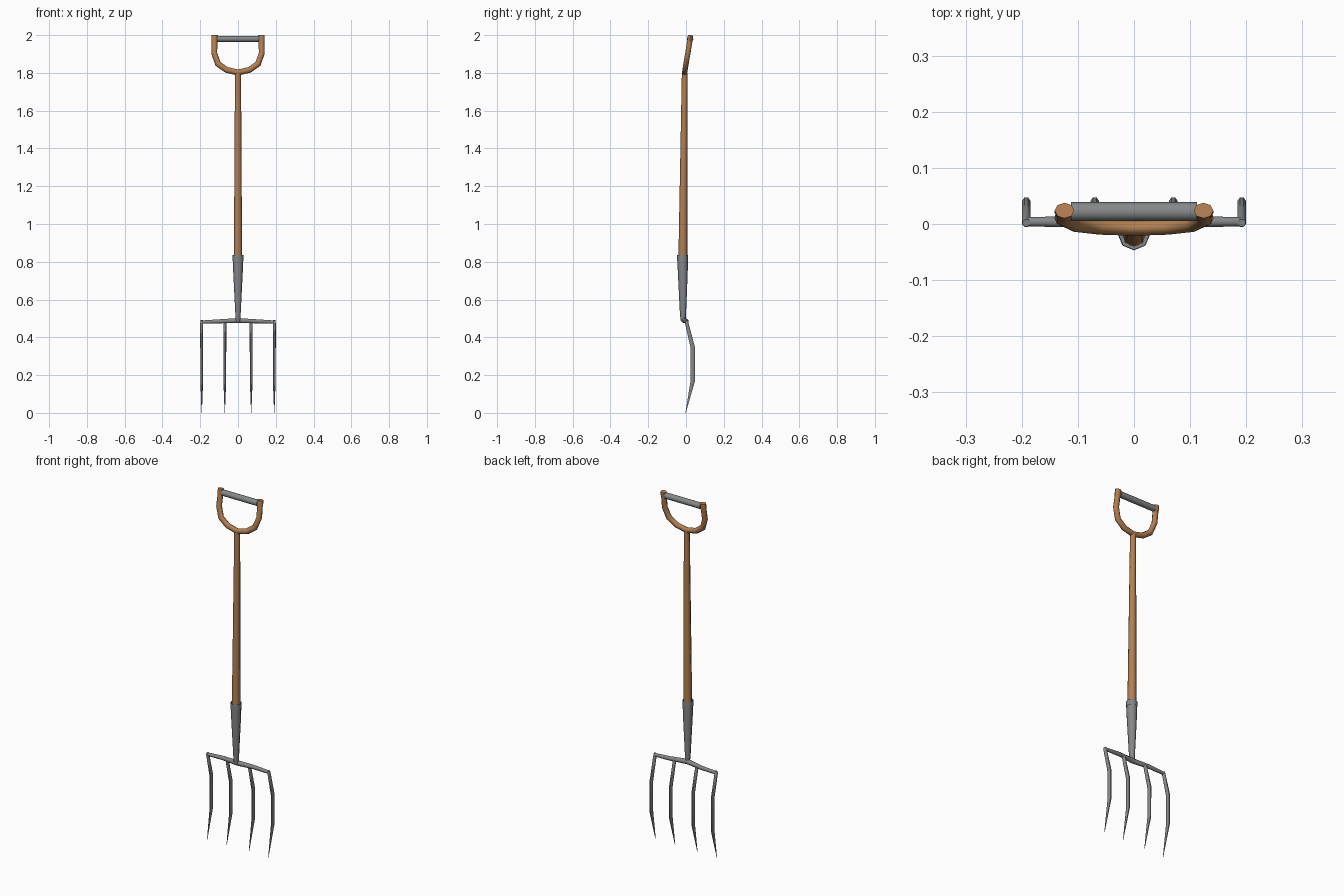
import bpy, bmesh, math
from mathutils import Vector

if "Cube" in bpy.data.objects:
    bpy.data.objects.remove(bpy.data.objects["Cube"])


def material(name, rgb):
    m = bpy.data.materials.new(name)
    m.diffuse_color = (*rgb, 1)
    m.use_nodes = True
    m.node_tree.nodes["Principled BSDF"].inputs["Base Color"].default_value = m.diffuse_color
    return m


wood = material("brown_wood", (0.45, 0.215, 0.085))
steel = material("grey_steel", (0.24, 0.245, 0.25))
X, Y = Vector((1, 0, 0)), Vector((0, 1, 0))


def tube(name, pts, radii, mat, side, sides=8, turn=0.0, lip=0.0):
    """Sweep a polygon along pts; radii are (along side axis, across it)."""
    pts = [Vector(p) for p in pts]
    bm = bmesh.new()
    rings = []
    for i, p in enumerate(pts):
        a = (p - pts[i - 1]).normalized() if i else None
        b = (pts[i + 1] - p).normalized() if i < len(pts) - 1 else None
        t = ((a or b) + (b or a)).normalized()
        u = (side - t * side.dot(t)).normalized()
        v = t.cross(u)
        ru, rv = radii[i]
        # widen the mitre at bends so the thickness stays even
        if a and b:
            rv /= max(0.5, a.dot(t))
        ring = []
        for k in range(sides):
            w = math.tau * (k + turn) / sides
            ring.append(bm.verts.new(p + u * ru * math.cos(w) + v * rv * math.sin(w)))
        rings.append(ring)
    for r, s in zip(rings, rings[1:]):
        for k in range(sides):
            j = (k + 1) % sides
            bm.faces.new((r[k], r[j], s[j], s[k]))
    bm.faces.new(rings[0][::-1])
    end = bm.faces.new(rings[-1])
    if lip:
        bmesh.ops.inset_region(bm, faces=[end], thickness=lip)
        bmesh.ops.translate(bm, verts=end.verts, vec=(0, 0, -0.03))
    bmesh.ops.recalc_face_normals(bm, faces=bm.faces)
    me = bpy.data.meshes.new(name)
    bm.to_mesh(me)
    bm.free()
    me.materials.append(mat)
    ob = bpy.data.objects.new(name, me)
    bpy.context.collection.objects.link(ob)
    bpy.ops.object.select_all(action='DESELECT')
    bpy.context.view_layer.objects.active = ob
    ob.select_set(True)
    bpy.ops.object.shade_smooth_by_angle(angle=math.radians(50))
    return ob


# wooden shaft and steel socket
tube("shaft", [(0, -0.017, 0.78), (0, -0.007, 1.80)],
     [(0.022, 0.024), (0.016, 0.015)], wood, X)
tube("socket", [(0, -0.014, 0.485), (0, -0.016, 0.52), (0, -0.017, 0.74), (0, -0.018, 0.835)],
     [(0.012, 0.013), (0.014, 0.016), (0.025, 0.026), (0.029, 0.029)], steel, X, lip=0.004)

# D-shaped handle, leaning back towards the top
half = [(0.124, 0.020, 1.968), (0.126, 0.010, 1.905), (0.106, 0.000, 1.848),
        (0.061, -0.005, 1.816)]
path = [(-x, y, z) for x, y, z in half] + [(0, -0.007, 1.802)] + half[::-1]
tube("handle_bow", path, [(0.014, 0.0155)] * len(path), wood, Y)
for s in (-1, 1):
    tube("handle_end", [(s * 0.124, 0.020, 1.965), (s * 0.124, 0.024, 2.0)],
         [(0.0175, 0.014)] * 2, wood, X)
tube("grip", [(-0.112, 0.022, 1.98), (0.112, 0.022, 1.98)],
     [(0.017, 0.0165)] * 2, steel, Y, sides=12)

# cross bar, thicker and pulled forward at the socket
xs = (-0.19, -0.10, -0.035, 0, 0.035, 0.10, 0.19)
tube("cross_bar",
     [(x, 0.004 - 0.014 * max(0, 1 - abs(x) / 0.1), 0.481 + 0.008 * (1 - abs(x) / 0.19)) for x in xs],
     [(0.009 + 0.004 * (1 - abs(x) / 0.19), 0.009 + 0.005 * (1 - abs(x) / 0.19)) for x in xs],
     steel, Y, turn=0.5)

# four bent, pointed tines
for x in (-0.192, -0.07, 0.07, 0.192):
    tube("tine",
         [(x, 0.002, 0.49), (x, 0.004, 0.475), (x, 0.036, 0.345), (x, 0.036, 0.17), (x, -0.002, 0)],
         [(0.007, 0.007), (0.0085, 0.010), (0.0085, 0.0125), (0.008, 0.0125), (0.001, 0.001)],
         steel, X, turn=0.5)
